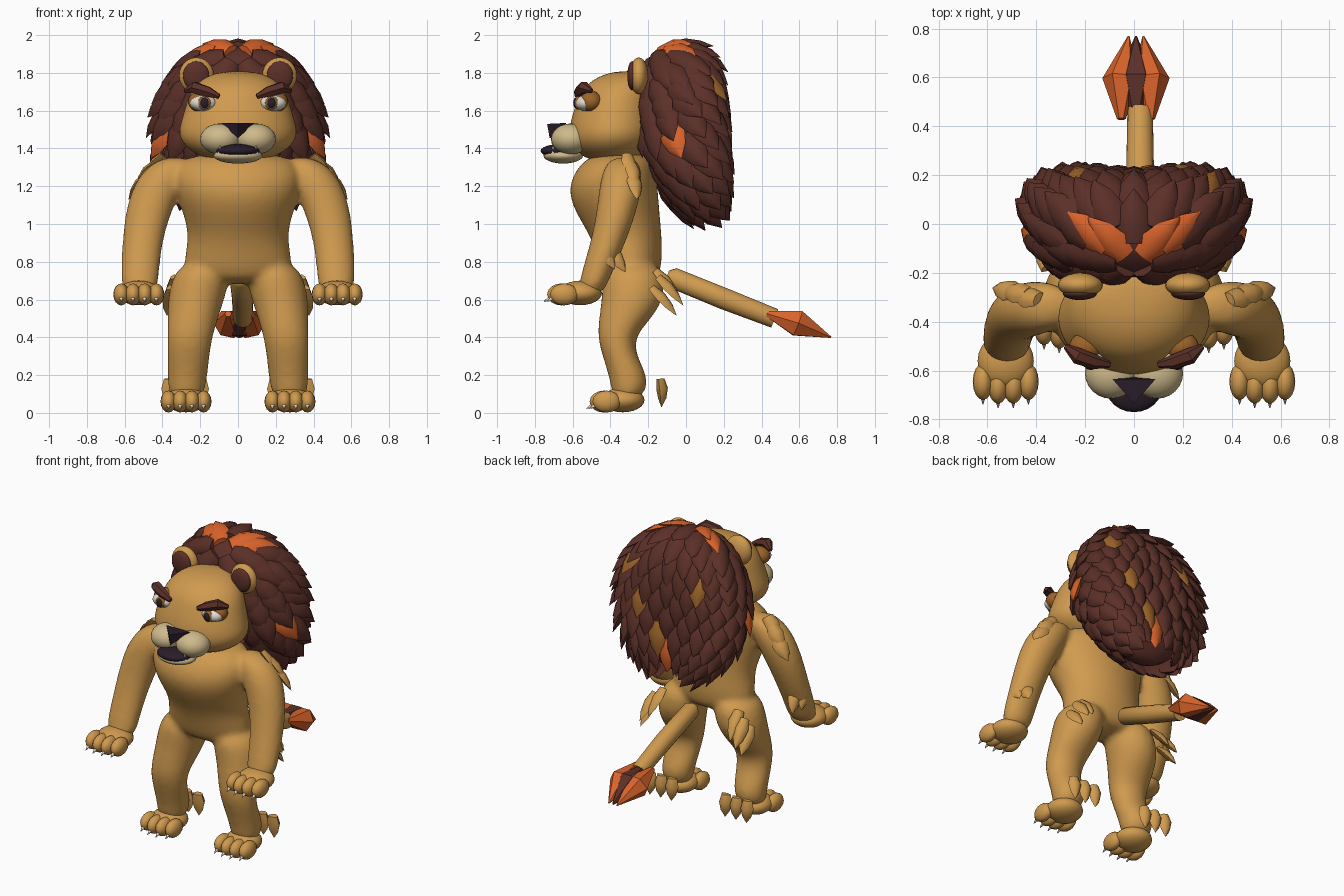
import bpy, bmesh, math
from mathutils import Vector, Matrix

if "Cube" in bpy.data.objects:
    bpy.data.objects.remove(bpy.data.objects["Cube"])


def material(name, rgb):
    m = bpy.data.materials.new(name)
    m.use_nodes = True
    m.diffuse_color = (*rgb, 1)
    m.node_tree.nodes["Principled BSDF"].inputs["Base Color"].default_value = (*rgb, 1)
    return m


TAN = material("tan fur", (0.63, 0.325, 0.078))
MAROON = material("dark maroon", (0.105, 0.029, 0.021))
ORANGE = material("orange", (0.70, 0.125, 0.024))
BROWN = material("warm brown", (0.33, 0.125, 0.023))
CREAM = material("cream", (0.62, 0.49, 0.26))
WHITE = material("off white", (0.76, 0.71, 0.62))
DARK = material("near black", (0.022, 0.012, 0.022))


def finish(name, bm, mats, mirrored=False, angle=50):
    bmesh.ops.recalc_face_normals(bm, faces=bm.faces)
    me = bpy.data.meshes.new(name)
    bm.to_mesh(me)
    bm.free()
    for m in mats if isinstance(mats, list) else [mats]:
        me.materials.append(m)
    for p in me.polygons:
        p.use_smooth = True
    me.set_sharp_from_angle(angle=math.radians(angle))
    ob = bpy.data.objects.new(name, me)
    bpy.context.scene.collection.objects.link(ob)
    if mirrored:
        mod = ob.modifiers.new("Mirror", "MIRROR")
        mod.use_mirror_merge = False
    return ob


def ball(bm, c, r, seg=24):
    bmesh.ops.create_uvsphere(bm, u_segments=seg, v_segments=seg // 2, radius=1,
                              matrix=Matrix.Translation(c) @ Matrix.Diagonal((*r, 1)))


def skin(bm, rings, mat=0):
    """Bridge rings of points and close both ends."""
    loops = [[bm.verts.new(p) for p in ring] for ring in rings]
    n = len(loops[0])
    faces = [bm.faces.new((a[i], a[(i + 1) % n], b[(i + 1) % n], b[i]))
             for a, b in zip(loops, loops[1:]) for i in range(n)]
    faces += [bm.faces.new(loops[0][::-1]), bm.faces.new(loops[-1])]
    for f in faces:
        f.material_index = mat


def circle(n):
    return [(math.cos(math.tau * i / n), math.sin(math.tau * i / n)) for i in range(n)]


def loft(bm, rows, n=24):
    """Horizontal ellipses given as x, y, z, x radius, y radius."""
    skin(bm, [[(x + rx * c, y + ry * s, z) for c, s in circle(n)] for x, y, z, rx, ry in rows])


def tube(bm, path, n=12, mat=0):
    """Round tube through points given as x, y, z, radius."""
    pts = [Vector(p[:3]) for p in path]
    rings = []
    for i, p in enumerate(pts):
        d = (pts[min(i + 1, len(pts) - 1)] - pts[max(i - 1, 0)]).normalized()
        q = d.to_track_quat("Z", "Y")
        rings.append([p + q @ Vector((c, s, 0)) * path[i][3] for c, s in circle(n)])
    skin(bm, rings, mat)


LEAF_SECTION = [(-1, 0), (-.65, .7), (0, 1), (.65, .7), (1, 0), (0, -.4)]


def leaf(bm, base, direction, up, length, width, thick, mat=0):
    d = Vector(direction).normalized()
    side = d.cross(Vector(up)).normalized()
    up = side.cross(d)
    skin(bm, [[Vector(base) + d * length * t + side * a * width * w + up * b * thick * w
               for a, b in LEAF_SECTION]
              for t, w in ((0, .7), (.35, 1), (.7, .7), (1, .03))], mat)


# Body: torso, arms and legs fused into one smooth skin
bm = bmesh.new()
loft(bm, [(0, -.29, .68, .22, .12), (0, -.29, .76, .305, .165), (0, -.31, .92, .258, .185),
          (0, -.36, 1.05, .29, .222), (0, -.39, 1.18, .335, .243),
          (0, -.37, 1.3, .34, .21), (0, -.34, 1.38, .24, .15)])
loft(bm, [(.33, -.33, 1.355, .05, .05), (.36, -.335, 1.31, .12, .10), (.425, -.345, 1.2, .135, .115),
          (.48, -.37, 1.05, .12, .105), (.51, -.42, .88, .105, .092),
          (.52, -.48, .72, .102, .08), (.52, -.51, .62, .09, .07)])
loft(bm, [(.18, -.28, .8, .12, .14), (.20, -.28, .7, .155, .165), (.222, -.282, .6, .15, .165),
          (.24, -.322, .5, .135, .14), (.255, -.372, .4, .12, .098), (.262, -.352, .3, .112, .09),
          (.27, -.29, .16, .105, .108), (.275, -.32, .06, .085, .07)])
body = finish("body", bm, TAN, mirrored=True)
mod = body.modifiers.new("Subdivision", "SUBSURF")
mod.levels = mod.render_levels = 2
mod = body.modifiers.new("Remesh", "REMESH")
mod.mode, mod.voxel_size, mod.use_smooth_shade = "VOXEL", .018, True
mod = body.modifiers.new("Smooth", "SMOOTH")
mod.factor, mod.iterations = .5, 6

# Paws with four toes and claws each
for name, x, y, z in (("hand", .525, -.56, .635), ("foot", .275, -.335, .068)):
    bm, claws = bmesh.new(), bmesh.new()
    ball(bm, (x, y, z), (.115, .115, .065))
    for k in (-1.5, -.5, .5, 1.5):
        tx, ty = x + k * .062, y - .085 - (.015 if abs(k) < 1 else 0)
        ball(bm, (tx, ty, z - .008), (.042, .075, .058), 16)
        tube(claws, [(tx, ty - .06, z - .028, .012), (tx, ty - .092, z - .045, .002)], 8)
    finish(name, bm, TAN, True)
    finish(name + "_claws", claws, WHITE, True)

# Fur tufts on shoulders, elbows, hips and heels
bm = bmesh.new()
for base in ((.39, -.31, 1.36), (.435, -.29, 1.315), (.475, -.28, 1.25)):
    leaf(bm, base, (.65, .12, -.75), (.6, .6, .5), .16, .05, .036)
for base in ((.565, -.455, .885), (.535, -.40, .87)):
    leaf(bm, base, (.2, .5, -.8), (.8, .5, .2), .15, .045, .03)
for base in ((.28, -.165, .75), (.33, -.15, .715), (.35, -.185, .66)):
    leaf(bm, base, (.12, .65, -.7), (.4, .7, .5), .2, .045, .036)
for x in (.2, .28, .36):
    leaf(bm, (x, -.145, .18), (0, .1, -1), (0, 1, .1), .15, .046, .044)
finish("fur_tufts", bm, TAN, True)

# Head
bm = bmesh.new()
loft(bm, [(0, -.385, 1.325, .08, .07), (0, -.39, 1.35, .19, .15), (0, -.39, 1.41, .287, .22),
          (0, -.385, 1.48, .322, .237), (0, -.38, 1.56, .298, .23), (0, -.367, 1.64, .275, .215),
          (0, -.35, 1.72, .245, .2), (0, -.32, 1.785, .17, .145), (0, -.3, 1.81, .07, .06)])
head = finish("head", bm, TAN, angle=180)
head.modifiers.new("Subdivision", "SUBSURF").levels = 2

# Paired facial parts: name, material, centre, radii
for name, mat, c, r in (
        ("ear", TAN, (.22, -.25, 1.785), (.092, .05, .097)),
        ("inner_ear", MAROON, (.222, -.284, 1.785), (.07, .027, .077)),
        ("muzzle", CREAM, (.093, -.61, 1.45), (.108, .105, .082)),
        ("eyelid", BROWN, (.195, -.502, 1.648), (.07, .06, .056)),
        ("eyeball", WHITE, (.184, -.535, 1.64), (.07, .05, .042)),
        ("iris", BROWN, (.178, -.572, 1.641), (.035, .019, .036)),
        ("pupil", DARK, (.177, -.584, 1.641), (.022, .013, .028))):
    bm = bmesh.new()
    ball(bm, c, r)
    finish(name, bm, mat, True)

# Jaw and open mouth
for name, mat, c, r in (("jaw", CREAM, (0, -.65, 1.362), (.13, .105, .042)),
                        ("mouth", DARK, (0, -.668, 1.387), (.115, .102, .036))):
    bm = bmesh.new()
    ball(bm, c, r)
    finish(name, bm, mat)
bm = bmesh.new()
tube(bm, [(.095, -.70, 1.375, .013), (.095, -.705, 1.415, .002)], 8)
finish("teeth", bm, WHITE, True)

# Wedge nose
bm = bmesh.new()
for p in ((-.088, -.635, 1.535), (.088, -.635, 1.535), (0, -.735, 1.53),
          (0, -.722, 1.455), (0, -.62, 1.46)):
    bm.verts.new(p)
bmesh.ops.convex_hull(bm, input=bm.verts)
finish("nose", bm, DARK, angle=20)

# Slanted brows
bm = bmesh.new()
tube(bm, [(.10, -.575, 1.675, .014), (.16, -.565, 1.70, .03),
          (.23, -.54, 1.722, .034), (.28, -.50, 1.705, .012)], 6)
finish("brow", bm, MAROON, True, 30)


# Mane: a core that narrows downward and flares backward, covered in overlapping leaf locks
def on_mane(n):
    x, y, z = (math.copysign(abs(v) ** .85, v) for v in n)
    low = max(0, -z)
    depth = .205 if y > 0 else .235
    return Vector((x * .375 * (1 + .15 * y) * (1 - .28 * low * low),
                   -.03 + y * depth * (1 - .35 * low) + .1 * low, 1.49 + z * .45))


bm = bmesh.new()
ball(bm, (0, 0, 0), (1, 1, 1), 32)
for v in bm.verts:
    v.co = on_mane(v.co)
finish("mane_core", bm, MAROON, angle=180)

pole = Vector((0, -.5, .87)).normalized()
across = Vector((1, 0, 0))
third = pole.cross(across)
locks = []
for row in range(12):
    theta = .15 + row * .21
    count = max(6, 2 * round(10 * math.sin(theta)))
    for k in range(count):
        phi = math.tau * (k + .5 * ((row + 1) % 2)) / count + math.pi / 2
        out = across * math.cos(phi) + third * math.sin(phi)
        n = pole * math.cos(theta) + out * math.sin(theta)
        if n.y < -.9 or (n.z < -.8 and n.y < .3):
            continue
        base = on_mane(n)
        step = pole * math.cos(theta + .1) + out * math.sin(theta + .1)
        flow = (on_mane(step) - base).normalized()
        normal = Vector((n.x / .4, n.y / .2, n.z / .46)).normalized()
        wide = abs(n.x)
        lift = .1 + .5 * wide * wide - .12 * max(0, n.z)
        locks.append((base, flow + normal * lift + Vector((0, .1 + .25 * wide, -.1)), normal))

# Accent locks: the lock nearest each spot takes the accent colour
accents = {}
for x, y, z, mat in ((.06, -.10, 1.93, 1), (-.06, -.10, 1.93, 1), (.13, -.10, 1.91, 1),
                     (-.13, -.10, 1.91, 1), (.38, -.09, 1.53, 1), (-.38, -.09, 1.53, 1),
                     (0, .15, 1.18, 1), (-.2, .09, 1.8, 2), (.27, .08, 1.77, 2),
                     (.22, .15, 1.58, 2), (.12, .17, 1.38, 2)):
    i = min(range(len(locks)), key=lambda j: (locks[j][0] - Vector((x, y, z))).length)
    accents[i] = mat
bm = bmesh.new()
for i, (base, d, normal) in enumerate(locks):
    leaf(bm, base, d, normal, .225, .076, .045, accents.get(i, 0))
finish("mane_locks", bm, [MAROON, ORANGE, BROWN], angle=40)

# Tail and its pointed tuft
bm = bmesh.new()
tube(bm, [(.01, -.10, .725, .03), (.01, -.07, .715, .055), (.025, .2, .605, .057),
          (.025, .47, .50, .052)], 16)
finish("tail", bm, TAN)
bm = bmesh.new()
for off, r, mat in ((-.06, .078, 1), (.06, .078, 1), (0, .08, 0)):
    x = .008 + off
    tube(bm, [(x, .43, .525, .018), (x, .59, .475, r), (.008 + off * .5, .768, .40, .004)], 6, mat)
finish("tail_tuft", bm, [MAROON, ORANGE], angle=25)
